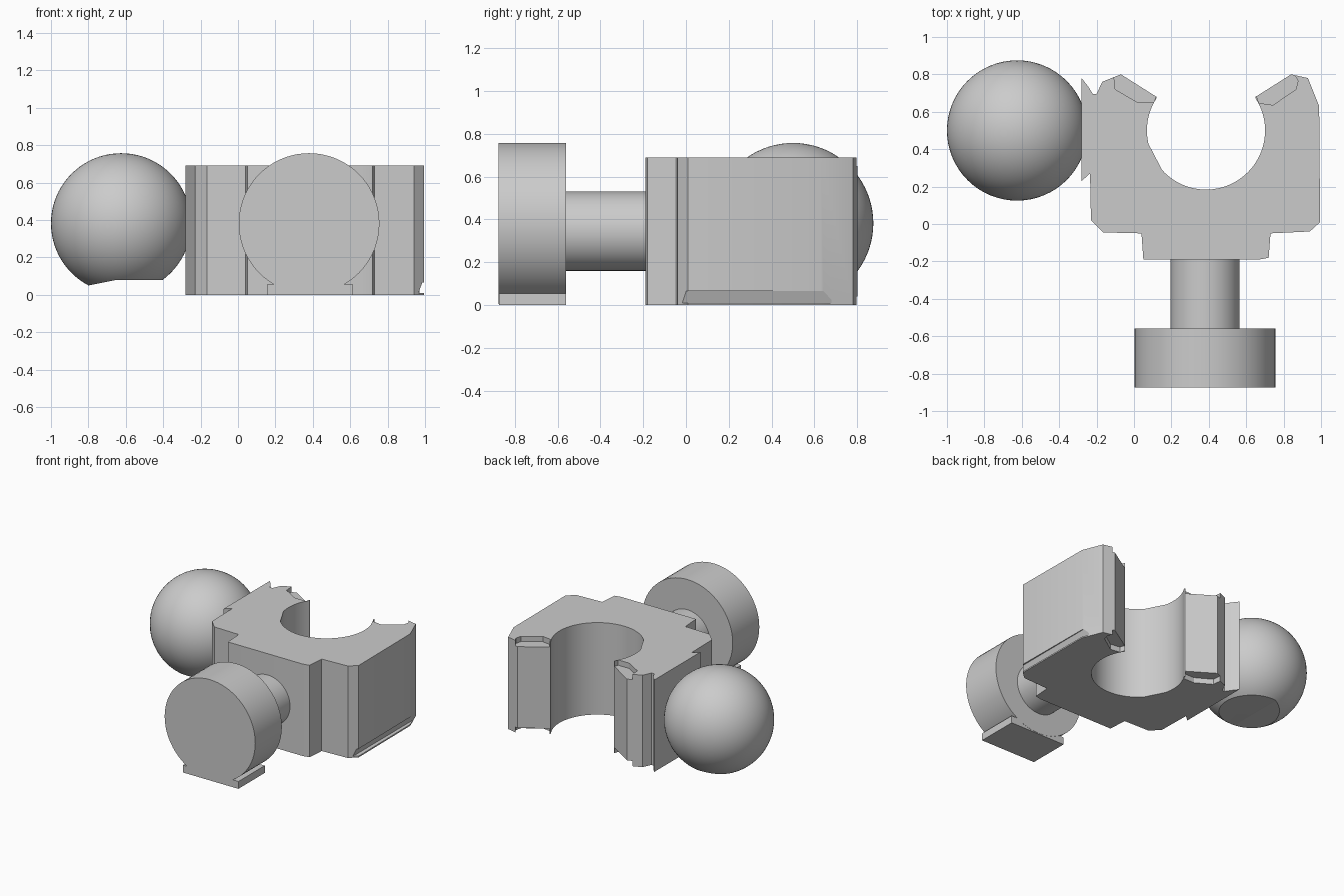
import bpy, bmesh, math
from mathutils import Matrix, Vector

cube = bpy.data.objects.get("Cube")
if cube:
    bpy.data.objects.remove(cube, do_unlink=True)

grey = bpy.data.materials.new("plain_grey")
grey.use_nodes = True
grey.diffuse_color = (0.6, 0.6, 0.6, 1)
grey.node_tree.nodes["Principled BSDF"].inputs["Base Color"].default_value = (0.6, 0.6, 0.6, 1)


def finish(name, bm):
    """Turn a bmesh into a coloured object."""
    bmesh.ops.recalc_face_normals(bm, faces=bm.faces)
    mesh = bpy.data.meshes.new(name)
    bm.to_mesh(mesh)
    bm.free()
    mesh.materials.append(grey)
    obj = bpy.data.objects.new(name, mesh)
    bpy.context.collection.objects.link(obj)
    return obj


def prism(name, points, low, high, axis="z"):
    """Extrude an outline: xy along z, or xz along y."""
    bm = bmesh.new()
    place = (lambda a, b: (a, b, low)) if axis == "z" else (lambda a, b: (a, low, b))
    face = bm.faces.new([bm.verts.new(place(a, b)) for a, b in points])
    out = bmesh.ops.extrude_face_region(bm, geom=[face])
    step = high - low
    move = Vector((0, 0, step)) if axis == "z" else Vector((0, step, 0))
    bmesh.ops.translate(bm, vec=move,
                        verts=[v for v in out["geom"] if isinstance(v, bmesh.types.BMVert)])
    return finish(name, bm)


def rod(name, x, z, radius, front, back):
    """Cylinder lying along y."""
    bm = bmesh.new()
    spot = Matrix.Translation((x, (front + back) / 2, z)) @ Matrix.Rotation(math.pi / 2, 4, "X")
    bmesh.ops.create_cone(bm, cap_ends=True, segments=72, radius1=radius, radius2=radius,
                          depth=back - front, matrix=spot)
    return finish(name, bm)


def activate(obj):
    bpy.ops.object.select_all(action="DESELECT")
    obj.select_set(True)
    bpy.context.view_layer.objects.active = obj


def cut(obj, cutter):
    mod = obj.modifiers.new("cut", "BOOLEAN")
    mod.operation = "DIFFERENCE"
    mod.solver = "EXACT"
    mod.object = cutter
    cutter.hide_render = True
    activate(obj)
    bpy.ops.object.modifier_apply(modifier=mod.name)
    bpy.data.objects.remove(cutter, do_unlink=True)


# Clamp body with an open round bore
HEIGHT = 0.69


def bore(start, end, count):
    angles = [math.radians(start + (end - start) * i / count) for i in range(count + 1)]
    return [(0.385 + 0.316 * math.cos(a), 0.5 + 0.316 * math.sin(a)) for a in angles]


left_arm = [(-0.28, 0.78), (-0.245, 0.735), (-0.22, 0.695), (-0.2, 0.695),
            (-0.17, 0.76), (-0.07, 0.8), (0.12, 0.68)]
right_arm = [(0.65, 0.68), (0.84, 0.8), (0.93, 0.78), (0.99, 0.63), (0.995, 0.01), (0.94, -0.04)]
front_step = [(0.73, -0.05), (0.72, -0.18), (0.67, -0.19), (0.05, -0.19), (0.04, -0.05)]
left_side = [(-0.165, -0.045), (-0.23, 0.02), (-0.235, 0.27), (-0.28, 0.23)]
body = prism("clamp_body", left_arm + bore(147, 193, 10) + bore(222, 393, 38)
             + right_arm + front_step + left_side, 0, HEIGHT)

# Shallow pockets above and below each arm tip
left_pocket = [(-0.107, 0.785), (-0.075, 0.82), (0.12, 0.7), (0.107, 0.652), (0.016, 0.652), (-0.1, 0.72)]
right_pocket = [(0.65, 0.7), (0.845, 0.82), (0.877, 0.765), (0.866, 0.72), (0.743, 0.636), (0.668, 0.647)]
for outline in (left_pocket, right_pocket):
    for low, high in ((-0.1, 0.04), (HEIGHT - 0.04, HEIGHT + 0.1)):
        cut(body, prism("pocket_cutter", outline, low, high))

# Groove along the lower left edge
cut(body, prism("groove_cutter", [(0.965, 0.01), (1.03, 0.01), (1.03, 0.065), (0.985, 0.065)],
                -0.1, 0.68, "y"))

# Side ball with a flat underside
bm = bmesh.new()
bmesh.ops.create_uvsphere(bm, u_segments=64, v_segments=40, radius=0.375,
                          matrix=Matrix.Translation((-0.625, 0.5, 0.382)))
ball = finish("side_ball", bm)
cut(ball, prism("flat_cutter", [(-1.1, -0.2), (-0.2, -0.2), (-0.2, 0.08), (-0.65, 0.08), (-1.1, -0.01)],
                0, 1, "y"))

# Front knob: stem, round head and flat foot
stem = rod("knob_stem", 0.38, 0.345, 0.185, -0.6, -0.15)
head = rod("knob_head", 0.38, 0.381, 0.376, -0.875, -0.56)
foot = prism("knob_foot", [(0.155, 0), (0.615, 0), (0.615, 0.055), (0.155, 0.055)], -0.874, -0.561, "y")

for obj in (body, ball, stem, head):
    activate(obj)
    bpy.ops.object.shade_smooth_by_angle(angle=math.radians(25))
